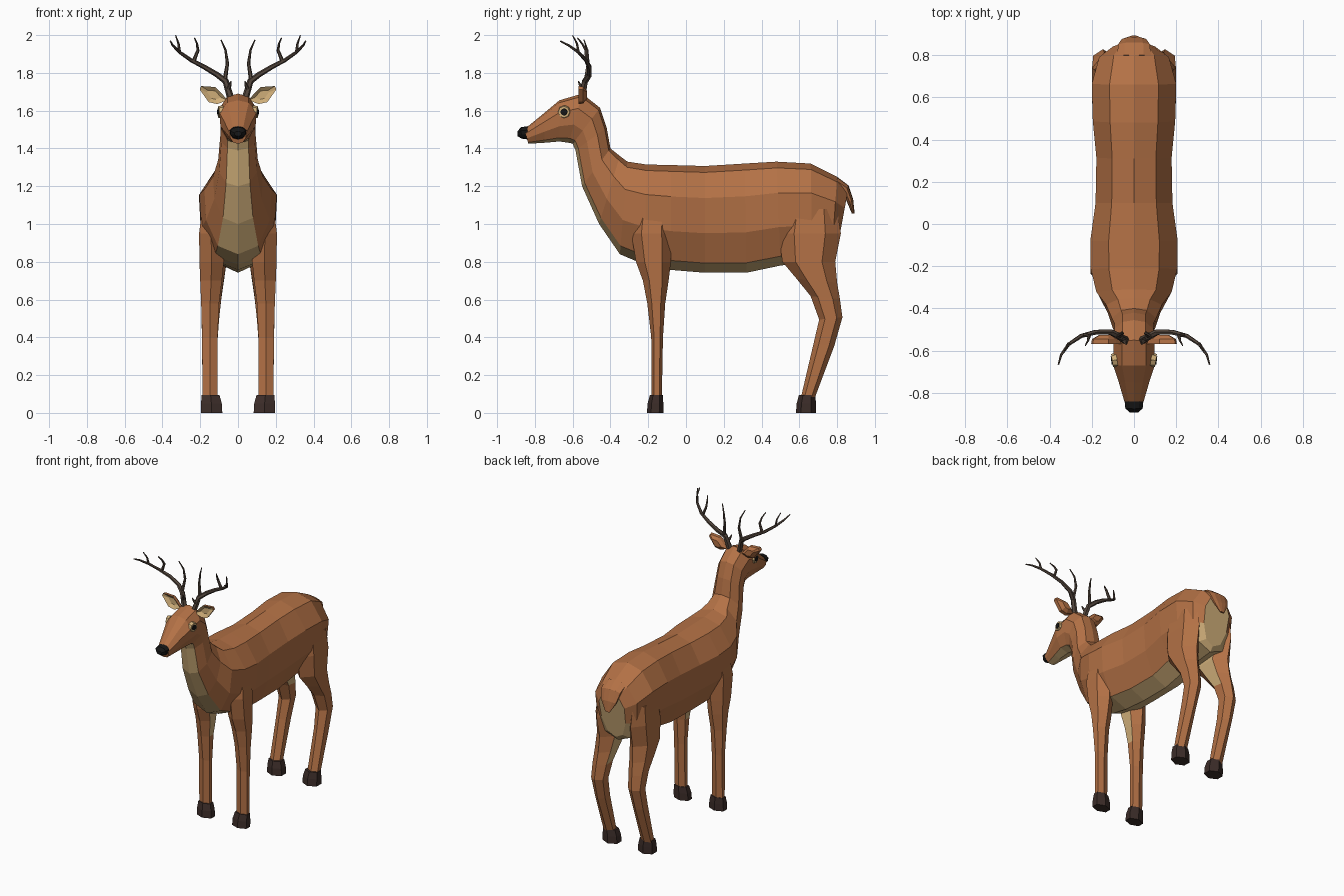
import bpy, bmesh, math
from mathutils import Vector, Matrix

if "Cube" in bpy.data.objects:
    bpy.data.objects.remove(bpy.data.objects["Cube"])


def material(name, rgb):
    m = bpy.data.materials.new(name)
    m.diffuse_color = (*rgb, 1)
    m.use_nodes = True
    m.node_tree.nodes["Principled BSDF"].inputs["Base Color"].default_value = m.diffuse_color
    return m


BROWN = material("brown_coat", (0.45, 0.165, 0.06))
CREAM = material("cream_coat", (0.62, 0.42, 0.19))
BLACK = material("black", (0.008, 0.008, 0.008))
HOOF = material("hoof_brown", (0.045, 0.026, 0.022))
HORN = material("antler_brown", (0.085, 0.06, 0.045))


def finish(name, bm, mats, mirror=False):
    bmesh.ops.recalc_face_normals(bm, faces=bm.faces)
    me = bpy.data.meshes.new(name)
    bm.to_mesh(me)
    bm.free()
    for m in mats:
        me.materials.append(m)
    ob = bpy.data.objects.new(name, me)
    bpy.context.collection.objects.link(ob)
    if mirror:
        ob.modifiers.new("mirror", 'MIRROR')
    return ob


def loft(bm, rings, paint=lambda i, j: 0, caps=(0, 0)):
    """Skin a list of equal-sized rings; paint picks the material per face."""
    vs = [[bm.verts.new(p) for p in r] for r in rings]
    n = len(vs[0])
    for i in range(len(vs) - 1):
        for j in range(n):
            k = (j + 1) % n
            f = bm.faces.new((vs[i][j], vs[i][k], vs[i + 1][k], vs[i + 1][j]))
            f.material_index = paint(i, j)
    for r, c in ((vs[0], caps[0]), (vs[-1], caps[1])):
        bm.faces.new(r).material_index = c


# Body cross-section: (width fraction, height fraction) from back to belly
HALF = [(0, 1), (.58, .94), (1, .70), (.95, .37), (.6, .09), (0, 0)]
SECTION = HALF + [(-x, t) for x, t in HALF[-2:0:-1]]


def section(ty, tz, by, bz, w):
    return [(x * w, by + (ty - by) * t, bz + (tz - bz) * t) for x, t in SECTION]


# Torso, neck and head: top y z, bottom y z, half width
stations = [
    (.86, 1.19, .795, .84, .10), (.80, 1.25, .77, .81, .165),
    (.66, 1.32, .67, .80, .20), (.48, 1.33, .50, .78, .195),
    (.31, 1.32, .32, .742, .178), (.10, 1.307, .10, .742, .182),
    (-.08, 1.312, -.08, .757, .207), (-.21, 1.315, -.22, .785, .205),
    (-.31, 1.33, -.35, .84, .178), (-.35, 1.36, -.46, 1.0, .132),
    (-.40, 1.40, -.55, 1.2, .105), (-.42, 1.51, -.585, 1.39, .093),
    (-.455, 1.615, -.60, 1.425, .093), (-.55, 1.69, -.62, 1.43, .098),
    (-.67, 1.655, -.67, 1.437, .098), (-.75, 1.588, -.75, 1.43, .072),
    (-.855, 1.502, -.835, 1.425, .043)]
bm = bmesh.new()
loft(bm, [section(*s) for s in stations],
     lambda i, j: 1 if j in (4, 5) or (i == 0 and j in (3, 6)) else 0, (1, 0))
finish("body_and_head", bm, [BROWN, CREAM])

# Nose
bm = bmesh.new()
loft(bm, [section(*s) for s in [(-.84, 1.518, -.84, 1.448, .044),
                                (-.875, 1.512, -.87, 1.452, .041),
                                (-.892, 1.49, -.892, 1.465, .02)]])
finish("nose", bm, [BLACK])

# Tail
bm = bmesh.new()
loft(bm, [section(*s) for s in [(.80, 1.25, .79, 1.18, .08), (.86, 1.205, .83, 1.16, .075),
                                (.885, 1.13, .855, 1.11, .058), (.893, 1.055, .878, 1.055, .018)]],
     lambda i, j: 1 if j in (4, 5) else 0)
finish("tail", bm, [BROWN, CREAM])


# Legs: six-sided rings given as z, front y, back y, inner x, outer x
def leg_ring(z, y0, y1, x0, x1, lean=0):
    yc, h, xc = (y0 + y1) / 2, (y1 - y0) / 2, (x0 + x1) / 2
    return [(x, yc + s * h, z + lean * s * h) for x, s in
            ((x0, -.5), (xc, -1), (x1, -.5), (x1, .5), (xc, 1), (x0, .5))]


def leg(name, rings, cream_rows):
    bm = bmesh.new()
    loft(bm, [leg_ring(*r) for r in rings],
         lambda i, j: 1 if j == 5 and i < cream_rows else 0)
    finish(name, bm, [BROWN, CREAM], True)


leg("front_legs", [(1.08, -.27, -.08, .09, .19), (.95, -.29, -.075, .08, .206),
                   (.80, -.265, -.08, .075, .204), (.70, -.228, -.092, .085, .20),
                   (.58, -.205, -.11, .10, .195), (.40, -.184, -.122, .108, .19),
                   (.08, -.183, -.128, .108, .188)], 4)
leg("back_legs", [(1.08, .52, .80, .09, .185), (.95, .49, .82, .07, .199),
                  (.80, .51, .79, .06, .20), (.70, .585, .80, .075, .198, -.1),
                  (.61, .66, .815, .088, .195, -.1), (.50, .705, .828, .10, .193, .1),
                  (.36, .675, .785, .11, .19, -.1), (.08, .608, .682, .11, .188)], 4)

for name, y0, y1 in (("front_hooves", -.207, -.12), ("back_hooves", .582, .688)):
    bm = bmesh.new()
    loft(bm, [leg_ring(0, y0, y1, .083, .196), leg_ring(.05, y0 + .004, y1, .086, .196),
              leg_ring(.095, y0 + .016, y1 - .003, .098, .192)])
    finish(name, bm, [HOOF], True)

# Ears: brown back and rim, cream hollow in front
outline = [(.055, 1.655), (.085, 1.69), (.12, 1.725), (.195, 1.73), (.203, 1.712),
           (.155, 1.645), (.11, 1.635)]
cx, cz = .125, 1.685


def ear_ring(y, s):
    return [(cx + (x - cx) * s, y, cz + (z - cz) * s) for x, z in outline]


bm = bmesh.new()
loft(bm, [ear_ring(-.525, .5), ear_ring(-.545, .95), ear_ring(-.568, 1), ear_ring(-.552, .5)],
     lambda i, j: 1 if i == 2 else 0, (0, 1))
finish("ears", bm, [BROWN, CREAM], True)

# Eyes: pale patch with dark pupil
for name, r, x, mat in (("eye_patches", .036, .092, CREAM), ("eye_pupils", .022, .096, BLACK)):
    bm = bmesh.new()
    bmesh.ops.create_cone(bm, cap_ends=True, segments=8, radius1=r, radius2=r * .85, depth=.024,
                          matrix=Matrix.Translation((x, -.645, 1.593))
                          @ Matrix.Rotation(math.radians(-8), 4, 'Z')
                          @ Matrix.Rotation(math.pi / 2, 4, 'Y'))
    finish(name, bm, [mat], True)


# Antlers: tapered six-sided tubes
def tube(bm, pts, r0, r1):
    pts = [Vector(p) for p in pts]
    rings = []
    for i, p in enumerate(pts):
        d = (pts[min(i + 1, len(pts) - 1)] - pts[max(i - 1, 0)]).normalized()
        u = d.cross(Vector((0, 1, 0))).normalized()
        v = d.cross(u)
        r = r0 + (r1 - r0) * i / (len(pts) - 1)
        rings.append([p + r * (math.cos(a) * u + math.sin(a) * v)
                      for a in (k * math.pi / 3 for k in range(6))])
    loft(bm, rings)


bm = bmesh.new()
tube(bm, [(.04, -.55, 1.67), (.065, -.535, 1.755), (.11, -.512, 1.79), (.18, -.512, 1.832),
          (.25, -.53, 1.868), (.31, -.57, 1.91), (.345, -.62, 1.945), (.358, -.665, 1.968)],
     .019, .004)
tube(bm, [(.07, -.53, 1.76), (.056, -.518, 1.85), (.066, -.522, 1.92), (.09, -.54, 1.975)],
     .012, .003)
tube(bm, [(.235, -.525, 1.86), (.212, -.53, 1.92), (.217, -.55, 1.955), (.23, -.575, 1.985)],
     .011, .003)
tube(bm, [(.31, -.57, 1.91), (.315, -.577, 1.955), (.33, -.6, 1.998)], .009, .003)
tube(bm, [(.055, -.545, 1.71), (.042, -.56, 1.735), (.036, -.57, 1.757)], .013, .003)
finish("antlers", bm, [HORN], True)
